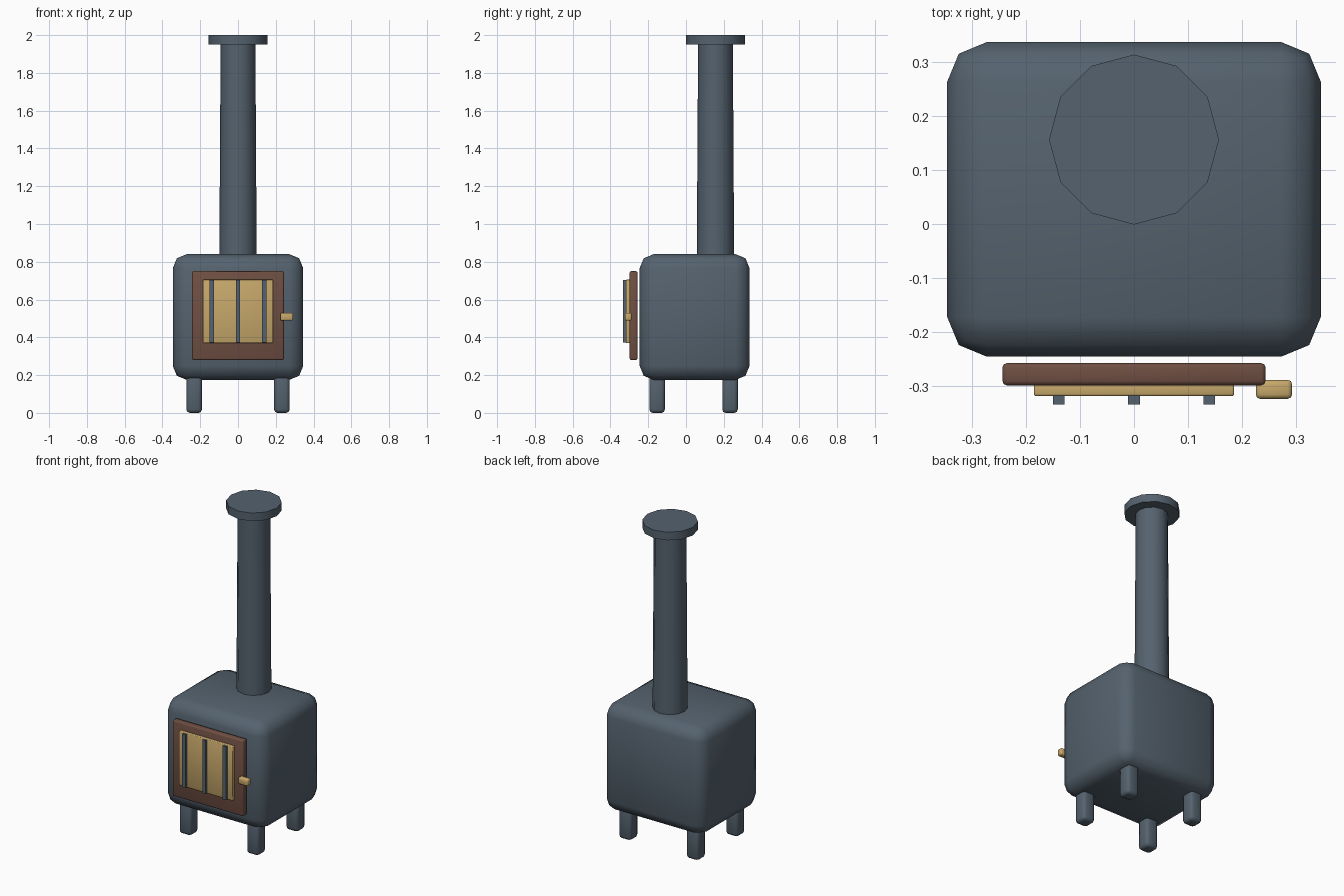
import bpy
import math

cube = bpy.data.objects.get("Cube")
if cube:
    bpy.data.objects.remove(cube, do_unlink=True)


def material(name, rgb):
    m = bpy.data.materials.new(name)
    m.use_nodes = True
    m.diffuse_color = (*rgb, 1)
    bsdf = next(n for n in m.node_tree.nodes if n.type == 'BSDF_PRINCIPLED')
    bsdf.inputs["Base Color"].default_value = (*rgb, 1)
    return m


iron = material("slate_iron", (0.09, 0.122, 0.156))
brown = material("door_brown", (0.16, 0.078, 0.056))
gold = material("warm_gold", (0.57, 0.39, 0.145))


def finish(name, mat, bevel=0):
    """Name and colour the active object, round its edges and shade it."""
    ob = bpy.context.object
    ob.name = ob.data.name = name
    ob.data.materials.append(mat)
    if bevel:
        mod = ob.modifiers.new("Bevel", 'BEVEL')
        mod.width = bevel
        mod.segments = 2
        bpy.ops.object.modifier_apply(modifier=mod.name)
    bpy.ops.object.shade_smooth_by_angle(angle=math.radians(50))
    return ob


def box(name, mat, x, y, z, bevel=0):
    """Box from (min, max) ranges on each axis."""
    spans = (x, y, z)
    bpy.ops.mesh.primitive_cube_add(size=1, location=[(a + b) / 2 for a, b in spans])
    bpy.context.object.scale = [b - a for a, b in spans]
    bpy.ops.object.transform_apply(location=False, rotation=False, scale=True)
    return finish(name, mat, bevel)


def tube(name, mat, r_low, r_high, z0, z1):
    """Twelve-sided tapered cylinder on the chimney axis."""
    bpy.ops.mesh.primitive_cone_add(vertices=12, radius1=r_low, radius2=r_high,
                                    depth=z1 - z0, location=(0, 0.156, (z0 + z1) / 2))
    return finish(name, mat)


# Firebox
box("firebox", iron, (-0.345, 0.345), (-0.245, 0.336), (0.175, 0.84), 0.073)

# Four legs
for side, sx in (("right", -1), ("left", 1)):
    for end, y in (("front", -0.153), ("back", 0.233)):
        x = sx * 0.232
        box(f"{end}_{side}_leg", iron, (x - 0.041, x + 0.041),
            (y - 0.041, y + 0.041), (0, 0.22), 0.018)

# Chimney
tube("chimney_pipe", iron, 0.099, 0.092, 0.8, 1.96)
tube("chimney_cap", iron, 0.157, 0.157, 1.95, 2.0)

# Door, window, bars and handle
box("door", brown, (-0.243, 0.243), (-0.298, -0.257), (0.28, 0.75), 0.008)
box("window", gold, (-0.185, 0.185), (-0.318, -0.292), (0.37, 0.705), 0.004)
for label, x in (("right", -0.139), ("middle", 0), ("left", 0.139)):
    box(f"{label}_window_bar", iron, (x - 0.011, x + 0.011),
        (-0.333, -0.314), (0.372, 0.703))
box("door_handle", gold, (0.225, 0.292), (-0.323, -0.288), (0.488, 0.53), 0.008)
